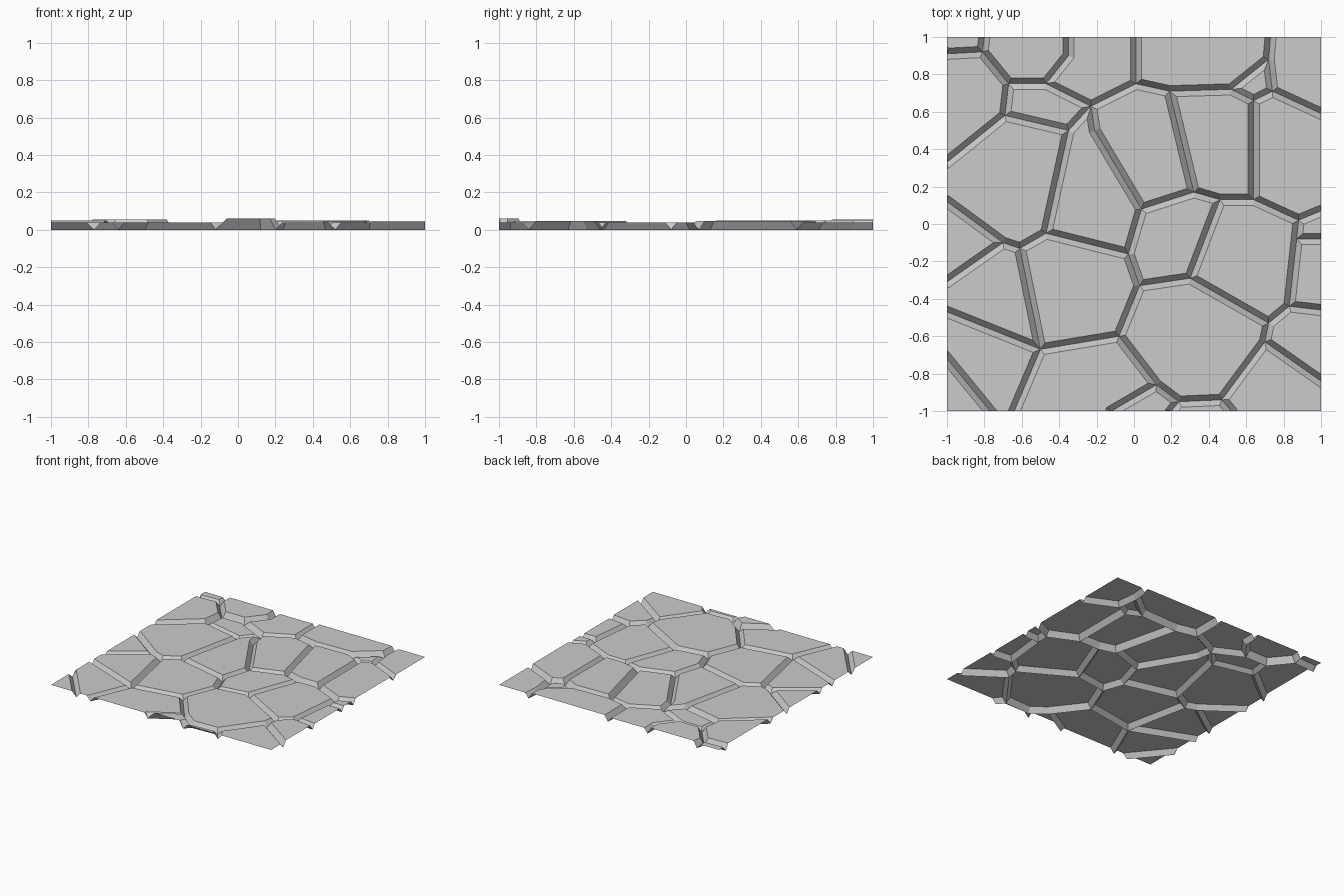
import bpy, bmesh
from math import atan2
from mathutils import Vector

if "Cube" in bpy.data.objects:
    bpy.data.objects.remove(bpy.data.objects["Cube"])

# Junctions of the joints between stones
J = dict(
    a=(-.81, .92), b=(-.67, .75), c=(-.47, .75), d=(-.35, .90), e=(-.69, .58),
    f=(-.35, .50), g=(-.23, .63), h=(-.21, .50), i=(.01, .75), j=(.19, .71),
    k=(.52, .72), l=(.72, .88), m=(.64, .66), n=(.74, .71), o=(.04, .08),
    p=(.32, .17), q=(.46, .13), r=(.64, .13), s=(.88, .02), t=(-.47, -.05),
    u=(-.03, -.16), v=(.03, -.33), w=(.30, -.29), x=(.72, -.53), y=(.83, -.44),
    z=(.70, -.63), A=(.47, -.94), B=(.24, -.95), C=(.12, -.86), D=(-.08, -.60),
    E=(-.50, -.67), F=(-.61, -.13), G=(-.70, -.10), I=(.87, -.08))
PATHS = ["abcd", "be", "ef", "cg", "fghouvwq", "gijkl", "jp", "opqrsIyxw", "rmk",
         "mnl", "ftu", "vDEFt", "xzABCD", "FG"]
# Joints running off the edge of the slab
RIM = [("a", -1, .91), ("a", -.80, 1), ("d", -.35, 1), ("i", .01, 1), ("l", .73, 1),
       ("n", 1, .59), ("s", 1, .07), ("I", 1, -.08), ("y", 1, -.46), ("z", 1, -.84),
       ("A", .52, -1), ("B", .20, -1), ("C", -.12, -1), ("E", -.64, -1),
       ("E", -1, -.47), ("G", -1, -.31), ("G", -1, .12), ("e", -1, .33)]
# Stones that differ from the usual height: centre x, y, height
HIGH = [(.04, -1, .06), (-.6, .88, .054), (.42, .45, .05), (.3, .87, .05),
        (-.85, .65, .05), (-.05, .3, .044), (.85, .4, .046), (-.52, .63, .03),
        (.65, .76, .03), (.9, -.65, .046), (.35, -.65, .046)]
USUAL = .04
OUT = 1.15

# Joint network, carried past the slab edge so it can be trimmed cleanly
links = {}


def link(p, q):
    links.setdefault(p, set()).add(q)
    links.setdefault(q, set()).add(p)


for path in PATHS:
    for s, t in zip(path, path[1:]):
        link(J[s], J[t])
ring = [(sx * OUT, sy * OUT) for sx in (-1, 1) for sy in (-1, 1)]


def run_off(x, y):
    outer = (x * OUT, y * OUT)
    link((x, y), outer)
    ring.append(outer)


for key, x, y in RIM:
    link(J[key], (x, y))
    run_off(x, y)
link((-1, -.72), (-.77, -1))
run_off(-1, -.72)
run_off(-.77, -1)
ring.sort(key=lambda p: atan2(p[1], p[0]))
for p, q in zip(ring, ring[1:] + ring[:1]):
    link(p, q)

# Trace every closed cell of the network
order = {p: sorted(ns, key=lambda n: atan2(n[1] - p[1], n[0] - p[0]))
         for p, ns in links.items()}
bm = bmesh.new()
verts = {p: bm.verts.new((*p, 0)) for p in links}
done = set()
for p in links:
    for q in links[p]:
        loop, s, t = [], p, q
        while (s, t) not in done:
            done.add((s, t))
            loop.append(s)
            s, t = t, order[t][order[t].index(s) - 1]
        area = sum(m[0] * n[1] - n[0] * m[1] for m, n in zip(loop, loop[1:] + loop[:1]))
        if len(loop) > 2 and area > 0:
            bm.faces.new([verts[v] for v in loop])

# Narrow joint floor, then sloped stone sides and flat stone tops
stones = bm.faces[:]
for width in (.008, .03):
    bmesh.ops.inset_individual(bm, faces=stones, thickness=width, use_even_offset=True)
for stone in stones:
    c = stone.calc_center_median()
    near = min(HIGH, key=lambda k: (c.x - k[0]) ** 2 + (c.y - k[1]) ** 2)
    close = (c.x - near[0]) ** 2 + (c.y - near[1]) ** 2 < .15 ** 2
    for v in stone.verts:
        v.co.z = near[2] if close else USUAL

# Trim to the square slab
for n in (Vector((1, 0, 0)), Vector((-1, 0, 0)), Vector((0, 1, 0)), Vector((0, -1, 0))):
    bmesh.ops.bisect_plane(bm, geom=bm.verts[:] + bm.edges[:] + bm.faces[:],
                           plane_co=n, plane_no=n, clear_outer=True)
mesh = bpy.data.meshes.new("stone_paving")
bm.to_mesh(mesh)
bm.free()
bpy.context.collection.objects.link(bpy.data.objects.new("stone_paving", mesh))
